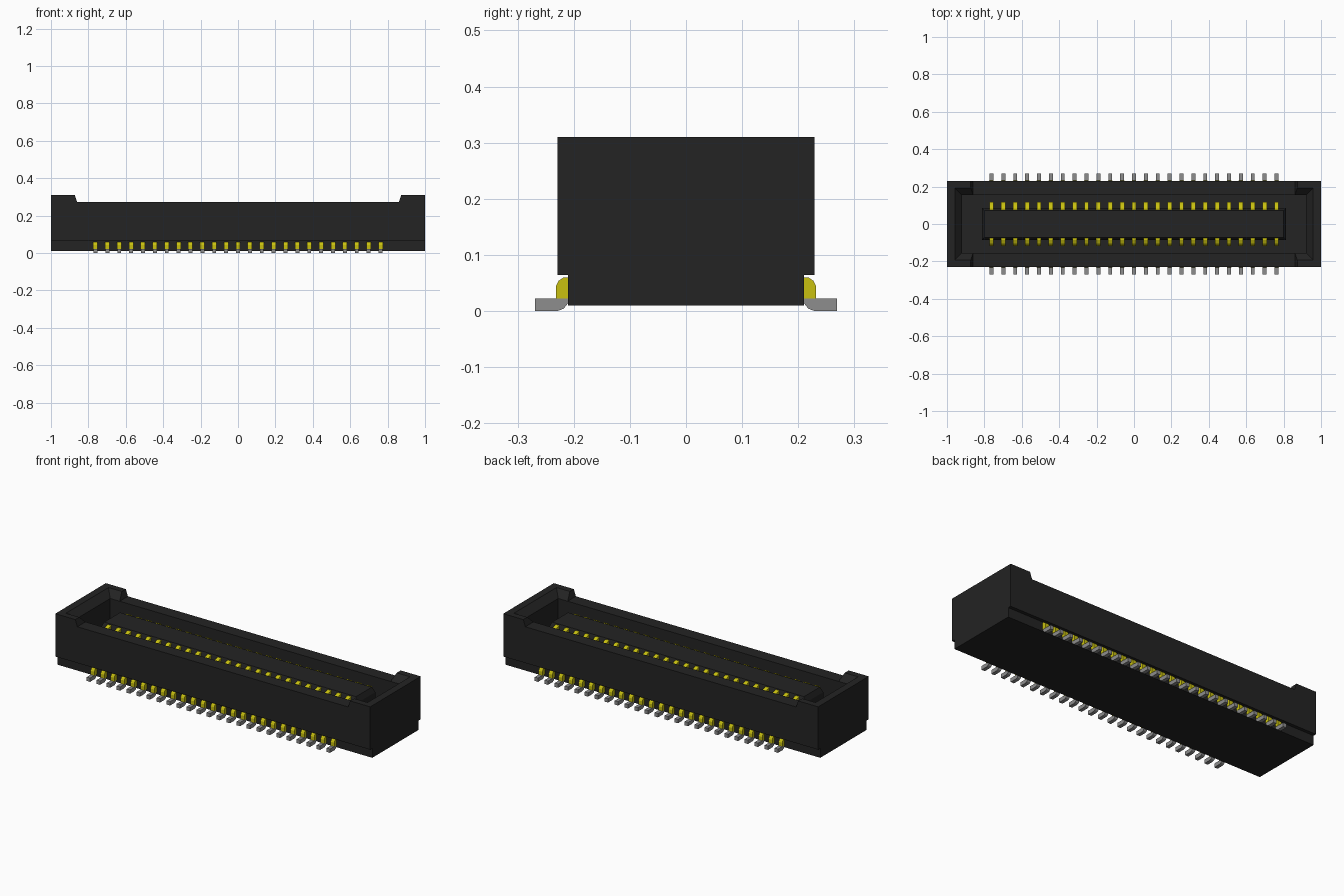
import bpy, bmesh, math

cube = bpy.data.objects.get("Cube")
if cube:
    bpy.data.objects.remove(cube, do_unlink=True)


def material(name, rgb):
    m = bpy.data.materials.new(name)
    m.use_nodes = True
    m.diffuse_color = (*rgb, 1)
    m.node_tree.nodes["Principled BSDF"].inputs["Base Color"].default_value = (*rgb, 1)
    return m


BLACK = material("black plastic", (0.017, 0.017, 0.017))
GOLD = material("gold plating", (0.58, 0.53, 0.005))
TIN = material("tin grey", (0.27, 0.27, 0.27))

PIN_COUNT, PITCH = 25, 0.0635
PIN_XS = [(i - (PIN_COUNT - 1) / 2) * PITCH for i in range(PIN_COUNT)]


def finish(name, bm, mat):
    bmesh.ops.recalc_face_normals(bm, faces=bm.faces)
    mesh = bpy.data.meshes.new(name)
    bm.to_mesh(mesh)
    bm.free()
    mesh.materials.append(mat)
    ob = bpy.data.objects.new(name, mesh)
    bpy.context.collection.objects.link(ob)
    return ob


def bridge(bm, loops):
    """Close a stack of equal point loops into a solid."""
    rings = [[bm.verts.new(p) for p in loop] for loop in loops]
    n = len(rings[0])
    for a, b in zip(rings, rings[1:]):
        for i in range(n):
            j = (i + 1) % n
            bm.faces.new((a[i], a[j], b[j], b[i]))
    bm.faces.new(rings[0])
    bm.faces.new(rings[-1])


def stacked_rects(name, levels, mat, cy=0):
    """Solid from (half x, half y, z) rectangles."""
    bm = bmesh.new()
    bridge(bm, [[(-x, cy - y, z), (x, cy - y, z), (x, cy + y, z), (-x, cy + y, z)]
                for x, y, z in levels])
    return finish(name, bm, mat)


def pin_row(name, profile, width, mat):
    """Both rows of a yz profile, repeated along x."""
    bm = bmesh.new()
    for side in (1, -1):
        for x in PIN_XS:
            bridge(bm, [[(x + s * width / 2, side * y, z) for y, z in profile]
                        for s in (-1, 1)])
    return finish(name, bm, mat)


def cut(target, cutter):
    mod = target.modifiers.new("cut", "BOOLEAN")
    mod.operation = "DIFFERENCE"
    mod.solver = "EXACT"
    mod.object = cutter
    bpy.context.view_layer.objects.active = target
    bpy.ops.object.modifier_apply(modifier=mod.name)
    bpy.data.objects.remove(cutter, do_unlink=True)


# Housing: long low walls with raised ends
half = [(1, 0.01), (1, 0.31), (0.873, 0.31), (0.86, 0.272)]
outline = half + [(-x, z) for x, z in reversed(half)]
bm = bmesh.new()
bridge(bm, [[(x, y, z) for x, z in outline] for y in (-0.229, 0.229)])
housing = finish("housing", bm, BLACK)

# Open cavity with lead-in chamfer, and the stepped lower sides
cut(housing, stacked_rects("cavity_cutter", [(0.92, 0.155, 0.09), (0.92, 0.155, 0.272),
                                             (0.958, 0.193, 0.31), (0.978, 0.213, 0.33)], BLACK))
for side in (1, -1):
    cut(housing, stacked_rects("step_cutter", [(1.1, 0.05, -0.05), (1.1, 0.05, 0.064)],
                               BLACK, side * 0.26))

# Central tongue with a bevelled rim
stacked_rects("tongue", [(0.813, 0.085, 0.085), (0.813, 0.085, 0.225),
                         (0.8, 0.072, 0.255)], BLACK)

# Contacts on both faces of the tongue
pin_row("inner_contacts", [(0.075, 0.085), (0.075, 0.25), (0.086, 0.25),
                           (0.104, 0.242), (0.118, 0.225), (0.118, 0.085)], 0.023, GOLD)

# Bent legs leaving the housing, then flat solder feet
pin_row("pin_legs", [(0.2, 0.022), (0.2, 0.06), (0.218, 0.06), (0.227, 0.054),
                     (0.232, 0.044), (0.232, 0.022)], 0.024, GOLD)
pin_row("pin_feet", [(0.2, 0.022), (0.269, 0.022), (0.269, 0.0), (0.229, 0.0),
                     (0.218, 0.004), (0.211, 0.013), (0.2, 0.016)], 0.021, TIN)
